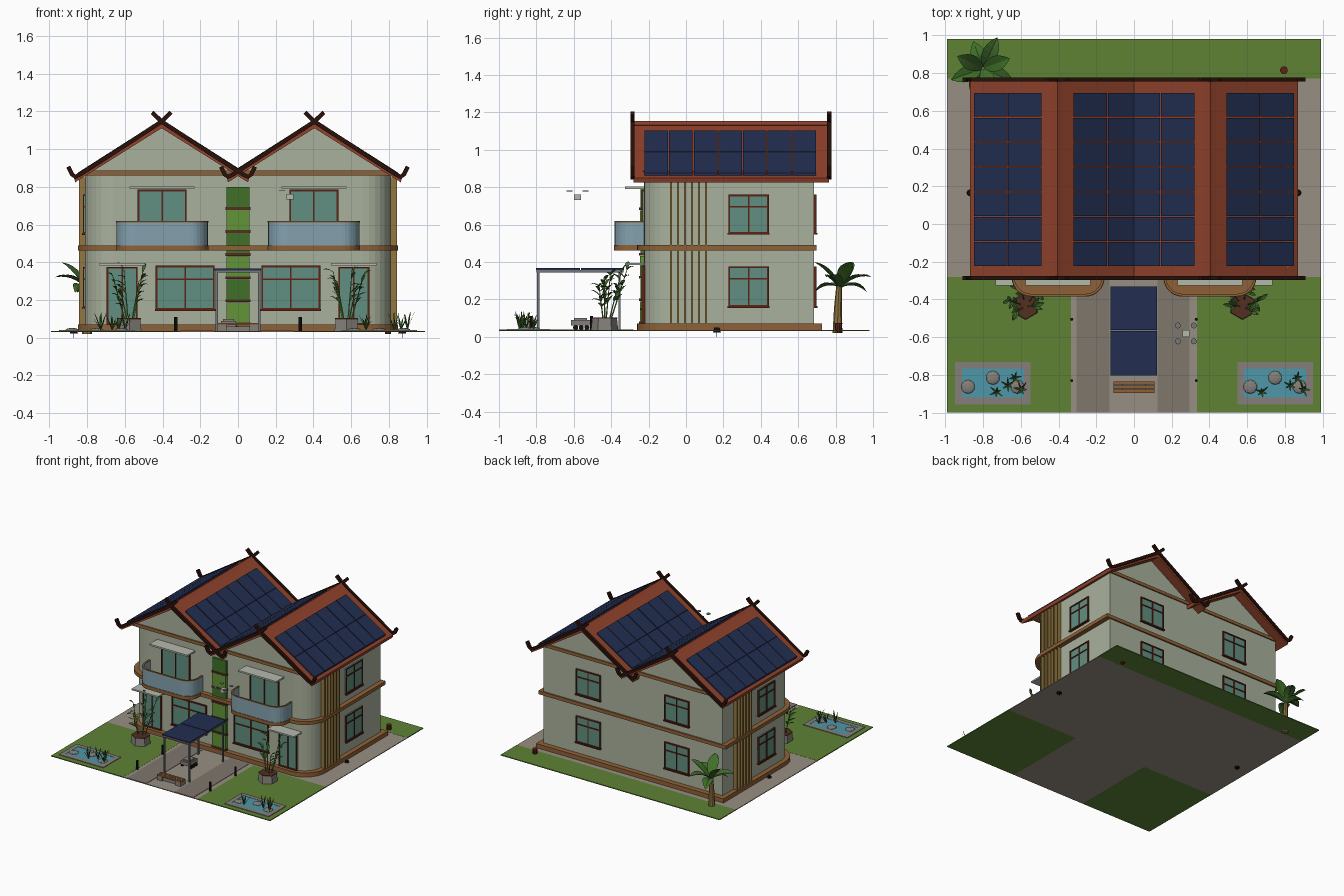
import bpy, bmesh, random
from math import sin, cos, pi, radians
from mathutils import Matrix, Vector as V

if "Cube" in bpy.data.objects:
    bpy.data.objects.remove(bpy.data.objects["Cube"])

random.seed(4)
COL = dict(wall=(.64, .67, .59), roof=(.55, .26, .18), dark=(.17, .09, .07), band=(.54, .37, .22),
           frame=(.36, .15, .1), glass=(.37, .54, .49), pv=(.15, .19, .31), rail=(.5, .61, .66),
           grass=(.36, .49, .21), pave=(.57, .54, .49), path=(.48, .45, .41), stone=(.5, .48, .46),
           water=(.3, .57, .63), leaf=(.24, .38, .17), moss=(.25, .43, .17), lime=(.38, .56, .22),
           fin=(.55, .45, .25), pale=(.68, .7, .65), steel=(.44, .45, .47), soil=(.32, .19, .14), black=(.1, .1, .1))
MATS = {}
for k, c in COL.items():
    MATS[k] = bpy.data.materials.new(k)
    MATS[k].diffuse_color = (*[(v * 1.03) ** 2.2 for v in c], 1)


def finish(name, bm, mat):
    bmesh.ops.recalc_face_normals(bm, faces=bm.faces)
    me = bpy.data.meshes.new(name)
    bm.to_mesh(me)
    bm.free()
    me.materials.append(MATS[mat])
    bpy.context.collection.objects.link(bpy.data.objects.new(name, me))


def prism(bm, pts, a, b, axis='z'):
    f = {'x': lambda u, v, w: (w, u, v), 'y': lambda u, v, w: (u, w, v), 'z': lambda u, v, w: (u, v, w)}[axis]
    lo = [bm.verts.new(f(u, v, a)) for u, v in pts]
    hi = [bm.verts.new(f(u, v, b)) for u, v in pts]
    bm.faces.new(lo)
    bm.faces.new(hi)
    for i in range(len(pts)):
        j = (i + 1) % len(pts)
        bm.faces.new((lo[i], lo[j], hi[j], hi[i]))


def box(bm, x0, x1, y0, y1, z0, z1, m=None):
    t = Matrix.Translation(((x0 + x1) / 2, (y0 + y1) / 2, (z0 + z1) / 2)) @ Matrix.Diagonal((x1 - x0, y1 - y0, z1 - z0, 1))
    bmesh.ops.create_cube(bm, size=1, matrix=(m or Matrix()) @ t)


def boxes(name, mat, *dims):
    bm = bmesh.new()
    for d in dims:
        box(bm, *d)
    finish(name, bm, mat)


def tube(bm, p, q, r1, r2, n=6):
    p, q = V(p), V(q)
    m = Matrix.Translation((p + q) / 2) @ (q - p).to_track_quat('Z', 'Y').to_matrix().to_4x4()
    bmesh.ops.create_cone(bm, cap_ends=True, segments=n, radius1=r1, radius2=r2, depth=(q - p).length, matrix=m)


def ribbon(path, w):
    # closed outline of a strip of width w along an open path
    P, left, right = [V(p) for p in path], [], []
    for i, p in enumerate(P):
        d = (P[min(i + 1, len(P) - 1)] - P[max(i - 1, 0)]).normalized() * w / 2
        left.append((p.x - d.y, p.y + d.x))
        right.append((p.x + d.y, p.y - d.x))
    return left + right[::-1]


def rounded(cx, hx, y0, y1, r, n=7):
    # outline with its two front corners rounded, starting and ending at the back
    arc = lambda x, a: [(x + r * cos(radians(a + 90 * i / n)), y0 + r + r * sin(radians(a + 90 * i / n))) for i in range(n + 1)]
    return [(cx - hx, y1)] + arc(cx - hx + r, 180) + arc(cx + hx - r, 270) + [(cx + hx, y1)]


def leaf(bm, base, az, length, rise, droop, width, n=5):
    # folded blade arching out from its base
    d, s, rows = V((cos(az), sin(az), 0)), V((-sin(az), cos(az), 0)), []
    for i in range(n + 1):
        t = i / n
        p = V(base) + d * length * t + V((0, 0, rise * t - droop * t * t))
        w = width * (.12 + sin(pi * min(t * .95 + .05, 1))) / 2 if t < 1 else .001
        rows.append([bm.verts.new(p + s * k * w + V((0, 0, abs(k) * w * .35))) for k in (-1, 0, 1)])
    for a, b in zip(rows, rows[1:]):
        for k in (0, 1):
            bm.faces.new((a[k], a[k + 1], b[k + 1], b[k]))


# ground
boxes("pavement", 'pave', (-.99, .99, -.28, .77, .03, .036), (-.335, .335, -1, -.28, .03, .036))
boxes("lawn", 'grass', (-.99, -.335, -1, -.28, .03, .037), (.335, .99, -1, -.28, .03, .037), (-.99, .99, .77, .98, .03, .037))
boxes("path_strips", 'path', (-.305, -.13, -1, -.28, .031, .039), (.125, .295, -1, -.28, .031, .039))

# house body with rounded front corners
Y0, Y1, SL, RZ = -.225, .685, .637, 1.146
bm = bmesh.new()
prism(bm, rounded(0, .81, Y0, Y1, .15), .035, .865)
for c in (-.405, .405):
    prism(bm, [(c - .405, .862), (c + .405, .862), (c, 1.12)], Y0, Y1, 'y')
finish("walls", bm, 'wall')
bm = bmesh.new()
for off, back, z0, z1, r in ((.038, .727, .032, .07, .188), (.038, .697, .462, .49, .188), (.01, .695, .86, .886, .01)):
    prism(bm, rounded(0, .81 + off, Y0 - off, back, r), z0, z1)
finish("plinth_and_floor_bands", bm, 'band')

# twin roofs, solar panels, bargeboards
roof, pv, barge = bmesh.new(), bmesh.new(), bmesh.new()
for c in (-.405, .405):
    prism(roof, [(c - .465, RZ - .296), (c, RZ), (c + .465, RZ - .296), (c + .458, RZ - .322), (c, RZ - .035), (c - .458, RZ - .322)], -.28, .765, 'y')
    prism(roof, [(c - .03, RZ - .014), (c, RZ + .008), (c + .03, RZ - .014), (c, RZ - .02)], -.28, .765, 'y')
    for s in (-1, 1):
        at = lambda d, h: (c + s * d, RZ - SL * d + h)
        for col in range(2):
            for row in range(7):
                d, y = .085 + .181 * col, -.222 + .1318 * row
                prism(pv, [at(d, -.002), at(d + .178, -.002), at(d + .178, .012), at(d, .012)], y, y + .126, 'y')
        arm = [(c - s * .05, 1.195), (c, 1.146), (c + s * .22, 1.003), (c + s * .43, .867), (c + s * .458, .853), (c + s * .475, .866), (c + s * .495, .907)]
        for y in (-.297, .755):
            prism(barge, ribbon(arm, .023), y, y + .022, 'y')
finish("roofs", roof, 'roof')
finish("solar_panels", pv, 'pv')
finish("bargeboards", barge, 'dark')

# windows and doors
frame, glass = bmesh.new(), bmesh.new()


def window(m, x0, x1, z0, z1, transom=True, sill=True):
    box(glass, x0, x1, -.006, .01, z0, z1, m)
    t = .009
    bars = [(x0, x0 + t, z0, z1), (x1 - t, x1, z0, z1), (x0, x1, z1 - t, z1), (x0, x1, z0, z0 + t)]
    bars.append(((x0 + x1) / 2 - .004, (x0 + x1) / 2 + .004, z0, z1))
    if transom:
        zt = z1 - (z1 - z0) * .31
        bars.append((x0, x1, zt - .004, zt + .004))
    for a, b, c, d in bars:
        box(frame, a, b, -.012, .01, c, d, m)
    if sill:
        box(frame, x0 - .004, x1 + .004, -.018, .01, z0 - .006, z0 + .004, m)


def place(x, y, deg):
    return Matrix.Translation((x, y, 0)) @ Matrix.Rotation(radians(deg), 4, 'Z')


front = place(0, Y0, 0)
for s in (-1, 1):
    span = lambda a, b: sorted((s * a, s * b))
    window(front, *span(.124, .437), .148, .382)
    window(front, *span(.532, .696), .07, .375, False, False)
    window(front, *span(.272, .532), .49, .785, False, False)
    for z0, z1 in ((.16, .376), (.552, .76)):
        window(place(s * .4, Y1, 180), -.11, .11, z0, z1)
        window(place(s * .81, .23 + s * .105, 90 * s), -.108, .108, z0, z1)
finish("window_frames", frame, 'frame')
finish("window_glass", glass, 'glass')

# door canopies, side fins, balconies
boxes("canopies", 'pale', *[d for s in (-1, 1) for d in (
    (s * .402 - .172, s * .402 + .172, -.326, Y0, .79, .803), (s * .614 - .12, s * .614 + .12, -.326, Y0, .383, .395))])
boxes("side_fins", 'fin', *[(s * .822 - .02, s * .822 + .02, y - .005, y + .005, .07, .85)
                            for s in (-1, 1) for i in range(6) for y in [.23 + s * (-.31 + .0375 * i)]])
slab, rail, cap = bmesh.new(), bmesh.new(), bmesh.new()
for s in (-1, 1):
    prism(slab, rounded(s * .402, .246, -.385, -.2, .1), .462, .49)
    line = rounded(s * .402, .238, -.377, -.22, .095)
    prism(rail, ribbon(line, .008), .488, .612)
    prism(cap, ribbon(line, .013), .611, .618)
finish("balcony_slabs", slab, 'band')
finish("balcony_glass", rail, 'rail')
finish("balcony_handrails", cap, 'band')

# green wall between the two halves
boxes("green_wall_dark", 'moss', *[(-.062, .062, -.243, Y0, z, z + .108) for z in (.202, .446, .69)])
boxes("green_wall_light", 'lime', *[(-.062, .062, -.247, Y0, z, z + .108) for z in (.08, .324, .568)])
boxes("green_wall_planters", 'soil', *[(-.066, .066, -.25, Y0, .068 + .122 * i, .082 + .122 * i) for i in range(6)])

# solar pergola
boxes("pergola_frame", 'steel', *[(x - .006, x + .006, y - .006, y + .006, .035, .355) for x in (-.112, .112) for y in (-.79, -.355)],
      *[(x - .006, x + .006, -.8, -.335, .345, .357) for x in (-.112, .112)],
      *[(-.118, .118, y - .006, y + .006, .345, .357) for y in (-.79, -.565, -.355)])
boxes("pergola_panels", 'pv', (-.124, .122, -.802, -.568, .357, .367), (-.124, .122, -.562, -.332, .357, .367))

# bench
boxes("bench_base", 'stone', (-.108, -.06, -.895, -.835, .035, .068), (.06, .108, -.895, -.835, .035, .068), (-.06, .06, -.88, -.85, .035, .06))
boxes("bench_slats", 'band', *[(-.108, .108, y, y + .017, .068, .078) for y in (-.895, -.8735, -.852)])

# small wheeled cart and hovering drone
boxes("cart_body", 'stone', (-.09, -.01, -.615, -.51, .06, .09), (-.08, -.02, -.6, -.53, .09, .1))
bm = bmesh.new()
for x in (-.095, -.015):
    for y in (-.59, -.56, -.53):
        tube(bm, (x, y, .05), (x + .012, y, .05), .014, .014, 10)
finish("cart_wheels", bm, 'black')
boxes("drone_body", 'pale', (.257, .293, -.598, -.562, .732, .762))
bm = bmesh.new()
for sx in (-1, 1):
    for sy in (-1, 1):
        x, y = .275 + .042 * sx, -.58 + .042 * sy
        tube(bm, (x, y, .777), (x, y, .781), .016, .016, 10)
finish("drone_rotors", bm, 'steel')

# path lights, garden stakes, water butt
bm = bmesh.new()
for x in (-.33, .33):
    for y in (-.505, -.83):
        tube(bm, (x, y, .03), (x, y, .11), .008, .008, 8)
for x in (-.87, .87):
    tube(bm, (x, .165, .0), (x, .165, .04), .002, .002)
    tube(bm, (x, .165, .022), (x, .165, .05), .022, .012, 8)
finish("garden_lights", bm, 'black')
bm = bmesh.new()
tube(bm, (.795, .815, .02), (.795, .815, .075), .016, .021, 10)
finish("water_butt", bm, 'frame')

# ponds with rocks and reeds
rim, water, rocks, reeds = (bmesh.new() for _ in range(4))
for s in (-1, 1):
    cx, cy = s * .748, -.845
    for x0, x1, y0, y1 in ((-.2, .2, .08, .114), (-.2, .2, -.112, -.076), (-.2, -.164, -.076, .08), (.164, .2, -.076, .08)):
        box(rim, cx + x0, cx + x1, cy + y0, cy + y1, .031, .042)
    box(water, cx - .165, cx + .165, cy - .077, cy + .081, .031, .04)
    for x, y in ((0, .03), (-.132, -.018), (.13, -.018)):
        bmesh.ops.create_icosphere(rocks, subdivisions=2, radius=.037,
                                   matrix=Matrix.Translation((cx + x, cy + y, .041)) @ Matrix.Diagonal((1, 1, .3, 1)))
    for x, y in ((.115, .03), (-.07 if s > 0 else .02, -.045), (.15, -.03), (.08, -.01)):
        for i in range(6):
            leaf(reeds, (cx + x, cy + y, .038), i * 1.05 + x * 20, random.uniform(.02, .045), random.uniform(.07, .12), .02, .009, 3)
finish("pond_rims", rim, 'stone')
finish("pond_water", water, 'water')
finish("pond_rocks", rocks, 'stone')
finish("pond_reeds", reeds, 'leaf')

# potted bamboo
pots, soil, stems, leaves = (bmesh.new() for _ in range(4))
for s in (-1, 1):
    c = V((s * .575, -.435, 0))
    tube(pots, c + V((0, 0, .033)), c + V((0, 0, .1)), .073, .066, 6)
    tube(soil, c + V((0, 0, .098)), c + V((0, 0, .104)), .07, .07, 6)
    for dx, dy, h in ((.09, .03, .33), (.03, .12, .36), (-.07, .09, .35), (-.05, .0, .3), (.05, -.03, .27)):
        p, q = c + V((s * dx * .3, dy * .3, .1)), c + V((s * dx, dy, h))
        tube(stems, p, q, .004, .002, 5)
        for i in range(5):
            az = random.uniform(-1.2, 1.2) + (0 if s * dx > 0 else pi)
            leaf(leaves, p.lerp(q, .35 + .16 * i), az, random.uniform(.03, .06), random.uniform(.04, .08), .03, .02, 3)
finish("bamboo_pots", pots, 'stone')
finish("bamboo_soil", soil, 'soil')
finish("bamboo_stems", stems, 'lime')
finish("bamboo_leaves", leaves, 'leaf')

# banana plant
bm = bmesh.new()
tube(bm, (-.8, .81, .02), (-.8, .812, .15), .026, .021, 8)
tube(bm, (-.8, .812, .15), (-.8, .818, .27), .021, .015, 8)
finish("banana_trunk", bm, 'fin')
young, old = bmesh.new(), bmesh.new()
for i in range(8):
    size, up, fall = ((.15, .2, .06), (.18, .16, .1), (.15, .08, .1))[i % 3]
    leaf((young, old)[i % 2], (-.8, .826, .26), i * pi / 4 + .35, size, up, fall, .075, 6)
finish("banana_young_leaves", young, 'moss')
finish("banana_old_leaves", old, 'leaf')

for m in bpy.data.materials:
    if m.users and not m.is_grease_pencil:
        m.use_nodes = True
        m.node_tree.nodes["Principled BSDF"].inputs["Base Color"].default_value = m.diffuse_color
